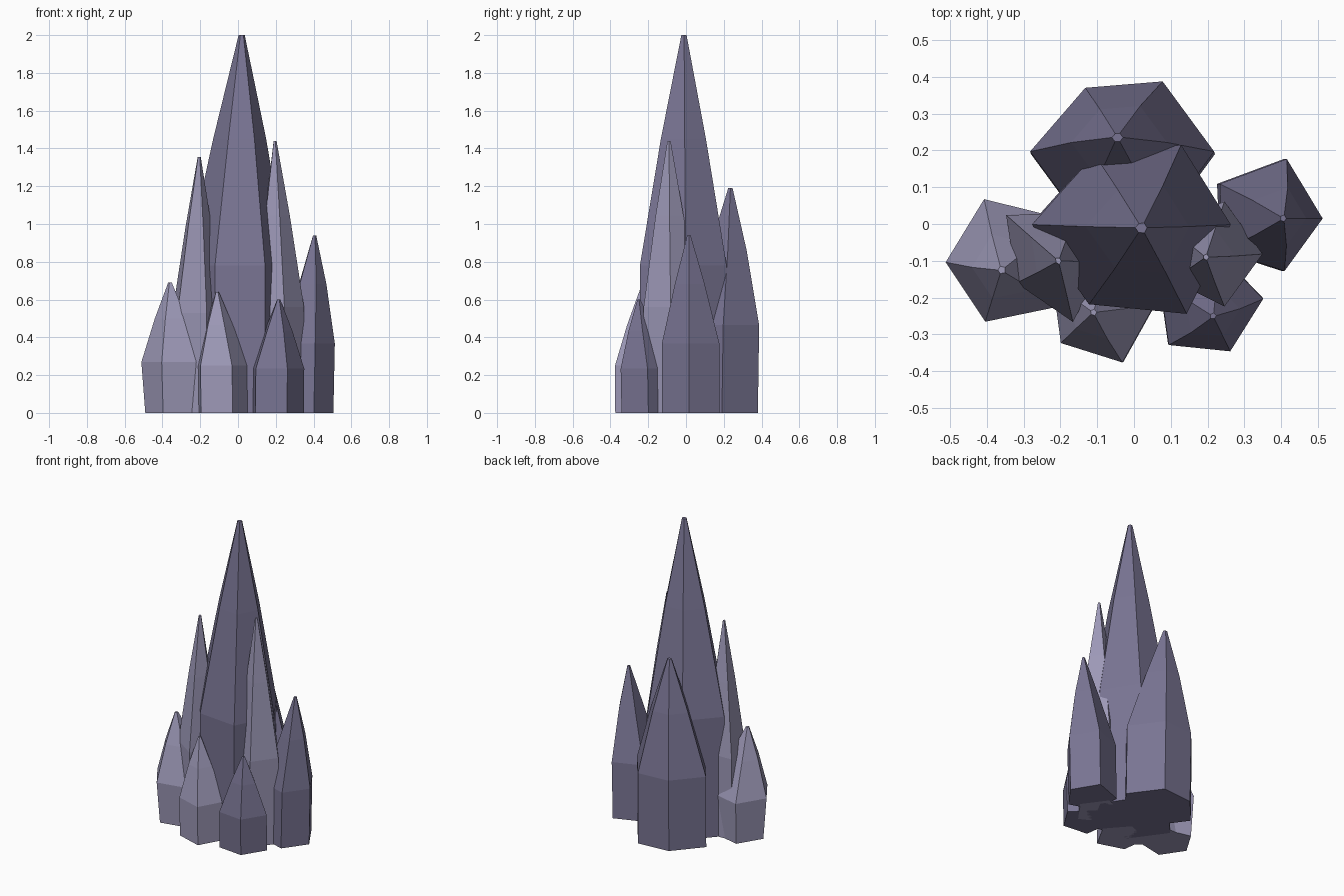
import bpy
import bmesh
from math import cos, sin, tau, radians
from mathutils import Vector

default_cube = bpy.data.objects.get("Cube")
if default_cube:
    bpy.data.objects.remove(default_cube, do_unlink=True)


def make_material(name, colour):
    material = bpy.data.materials.new(name)
    material.use_nodes = True
    material.diffuse_color = (*colour, 1)
    shader = material.node_tree.nodes["Principled BSDF"]
    shader.inputs["Base Color"].default_value = (*colour, 1)
    shader.inputs["Roughness"].default_value = 0.9
    return material


def make_spire(name, material, centre, tip, height, start, radii, foot=1.0):
    """Faceted spire: an uneven footprint lofted up to a small blunt tip."""
    # Each level: share of the height, scale of the footprint, lean to the tip
    levels = ((0, foot, 0), (0.39, 1, 0.15), (0.725, 0.52, 0.7), (1, 0.06, 1))
    centre, tip = Vector(centre), Vector(tip)
    sides = len(radii)
    bm = bmesh.new()
    rings = []
    for share, scale, lean in levels:
        middle = centre.lerp(tip, lean)
        ring = []
        for i, radius in enumerate(radii):
            angle = radians(start) + tau * i / sides
            x = middle.x + radius * scale * cos(angle)
            y = middle.y + radius * scale * sin(angle)
            ring.append(bm.verts.new((x, y, share * height)))
        rings.append(ring)
    for low, high in zip(rings, rings[1:]):
        for i in range(sides):
            j = (i + 1) % sides
            bm.faces.new((low[i], low[j], high[j], high[i]))
    bm.faces.new(list(reversed(rings[0])))
    bm.faces.new(rings[-1])
    bmesh.ops.recalc_face_normals(bm, faces=bm.faces[:])
    mesh = bpy.data.meshes.new(name)
    bm.to_mesh(mesh)
    bm.free()
    mesh.materials.append(material)
    spire = bpy.data.objects.new(name, mesh)
    bpy.context.collection.objects.link(spire)


dark_rock = make_material("dark_violet_rock", (0.19, 0.175, 0.29))
pale_rock = make_material("pale_violet_rock", (0.34, 0.32, 0.48))

# Tall six-sided spires
make_spire("main_spire", dark_rock, (0, 0), (0.02, -0.01), 2,
           0, (0.26, 0.25, 0.22, 0.28, 0.25, 0.28))
make_spire("back_spire", dark_rock, (-0.03, 0.19), (-0.045, 0.235), 1.19,
           0, (0.25, 0.22, 0.2, 0.25, 0.22, 0.22))

# Slender five-sided spires against the main one
make_spire("left_tall_spire", pale_rock, (0.2, -0.08), (0.195, -0.09), 1.44,
           0, (0.15, 0.15, 0.13, 0.12, 0.15))
make_spire("right_tall_spire", pale_rock, (-0.21, -0.09), (-0.205, -0.1), 1.355,
           -4, (0.13, 0.13, 0.18, 0.13, 0.18))

# Low outer spires
make_spire("left_low_spire", dark_rock, (0.355, 0.015), (0.405, 0.015), 0.94,
           0, (0.15, 0.17, 0.16, 0.15, 0.15))
make_spire("right_low_spire", pale_rock, (-0.35, -0.1), (-0.36, -0.125), 0.69,
           36, (0.2, 0.18, 0.16, 0.17, 0.2), foot=0.88)
make_spire("front_right_low_spire", pale_rock, (-0.09, -0.23), (-0.11, -0.24), 0.64,
           5, (0.15, 0.15, 0.15, 0.14, 0.157))
make_spire("front_left_low_spire", dark_rock, (0.2, -0.22), (0.215, -0.25), 0.6,
           8, (0.15, 0.15, 0.15, 0.15, 0.135))
